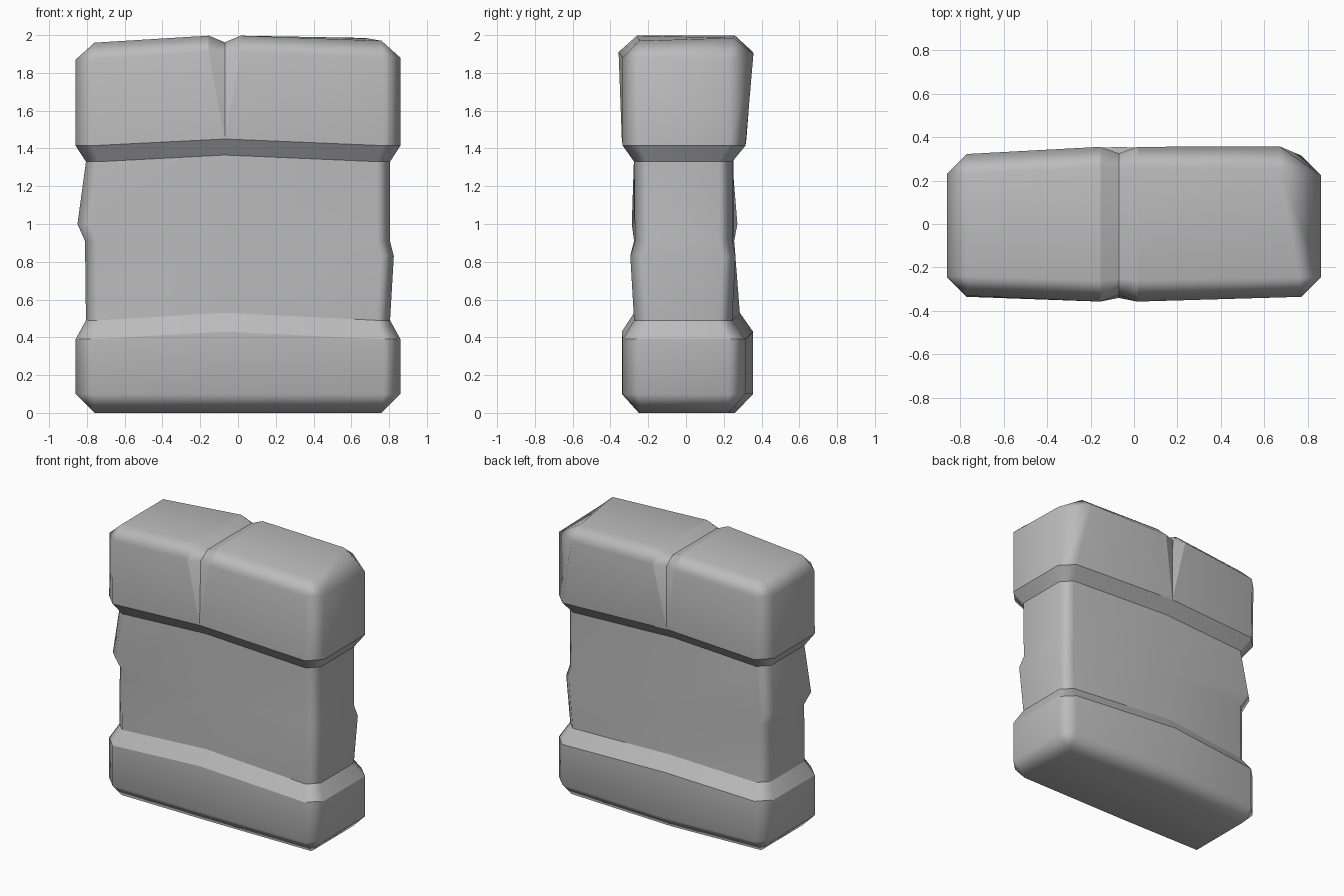
import bpy, bmesh

cube = bpy.data.objects.get("Cube")
if cube:
    bpy.data.objects.remove(cube, do_unlink=True)

stone = bpy.data.materials.new("grey_stone")
stone.use_nodes = True
grey = (0.5, 0.5, 0.5, 1)
stone.diffuse_color = grey
stone.node_tree.nodes["Principled BSDF"].inputs["Base Color"].default_value = grey

SEAM = -0.07  # x of the crack and of the crease in the faces


def ring(z, x, front, back, c=0.09, w=0.0, dip=0.0, cut=0.0):
    """Chamfered outline; z, front, back are (left end, middle, right end).
    w is the crack's half width, dip and cut its depth down and inward."""
    (zl, zm, zr), (xl, xr) = z, x
    pts = [(xl + c, front[0], zl), (SEAM - w, front[1], zm),
           (SEAM, front[1] + cut, zm - dip), (SEAM + w, front[1], zm),
           (xr - c, front[2], zr), (xr, front[2] + c, zr),
           (xr, back[2] - c, zr), (xr - c, back[2], zr),
           (SEAM + w, back[1], zm), (SEAM, back[1] - cut, zm - dip),
           (SEAM - w, back[1], zm), (xl + c, back[0], zl),
           (xl, back[0] - c, zl), (xl, front[0] + c, zl)]
    return pts


wide, waist = (-0.86, 0.86), (-0.805, 0.805)
rings = [
    # base block
    ring((0, 0, 0), (-0.76, 0.76), (-0.245, -0.25, -0.245), (0.225, 0.26, 0.225), c=0),
    ring((0.1, 0.1, 0.1), wide, (-0.335, -0.34, -0.335), (0.315, 0.355, 0.315)),
    ring((0.39, 0.43, 0.39), wide, (-0.335, -0.34, -0.335), (0.315, 0.355, 0.315)),
    # waist with two overlapping slanted slabs
    ring((0.49, 0.53, 0.49), waist, (-0.275, -0.275, -0.275), (0.245, 0.285, 0.245), 0.07),
    ring((0.91, 0.91, 0.83), (-0.81, 0.825), (-0.265, -0.275, -0.295), (0.24, 0.255, 0.262), 0.07),
    ring((1.0, 0.91, 0.91), (-0.85, 0.805), (-0.287, -0.275, -0.27), (0.272, 0.255, 0.245), 0.07),
    ring((1.33, 1.365, 1.33), waist, (-0.275, -0.275, -0.275), (0.245, 0.25, 0.245), 0.07),
    # cracked top block
    ring((1.415, 1.45, 1.415), wide, (-0.335, -0.34, -0.335), (0.315, 0.32, 0.315)),
    ring((1.87, 1.91, 1.88), wide, (-0.33, -0.357, -0.335), (0.322, 0.355, 0.355), w=0.085, cut=0.03),
    ring((1.96, 1.997, 1.97), (-0.76, 0.76), (-0.24, -0.26, -0.245), (0.23, 0.26, 0.25),
         c=0, w=0.085, dip=0.035, cut=0.01),
]
# larger worn corner at the back of the top block
rings[-1][6] = rings[-1][7] = (0.67, 0.25, 1.985)
rings[-2][7] = (0.67, 0.357, 1.9)
rings[-2][6] = (0.86, 0.225, 1.87)

bm = bmesh.new()
loops = [[bm.verts.new(p) for p in r] for r in rings]
n = len(rings[0])
for a, b in zip(loops, loops[1:]):
    for i in range(n):
        j = (i + 1) % n
        bm.faces.new((a[i], a[j], b[j], b[i]))
for i in range(4):
    k = n - 3 - i
    for cap in (loops[0], loops[-1]):
        bm.faces.new((cap[i], cap[i + 1], cap[k - 1], cap[k]))

# hard edges along the ledges and the crack
for k in (2, 3, 6, 7):
    for i in range(n):
        bm.edges.get((loops[k][i], loops[k][(i + 1) % n])).smooth = False
for a, b in zip(loops[7:], loops[8:]):
    for i in (1, 2, 3, 8, 9, 10):
        bm.edges.get((a[i], b[i])).smooth = False
for i in (1, 2, 3):
    bm.edges.get((loops[-1][i], loops[-1][n - 3 - i])).smooth = False
bmesh.ops.remove_doubles(bm, verts=bm.verts, dist=0.0005)
bmesh.ops.recalc_face_normals(bm, faces=bm.faces)
for f in bm.faces:
    f.smooth = True

mesh = bpy.data.meshes.new("stone_wall_block")
bm.to_mesh(mesh)
bm.free()
mesh.materials.append(stone)
block = bpy.data.objects.new("stone_wall_block", mesh)
bpy.context.collection.objects.link(block)

# keep the big faces flat and the chamfers soft
weighted = block.modifiers.new("weighted_normals", "WEIGHTED_NORMAL")
weighted.keep_sharp = True
